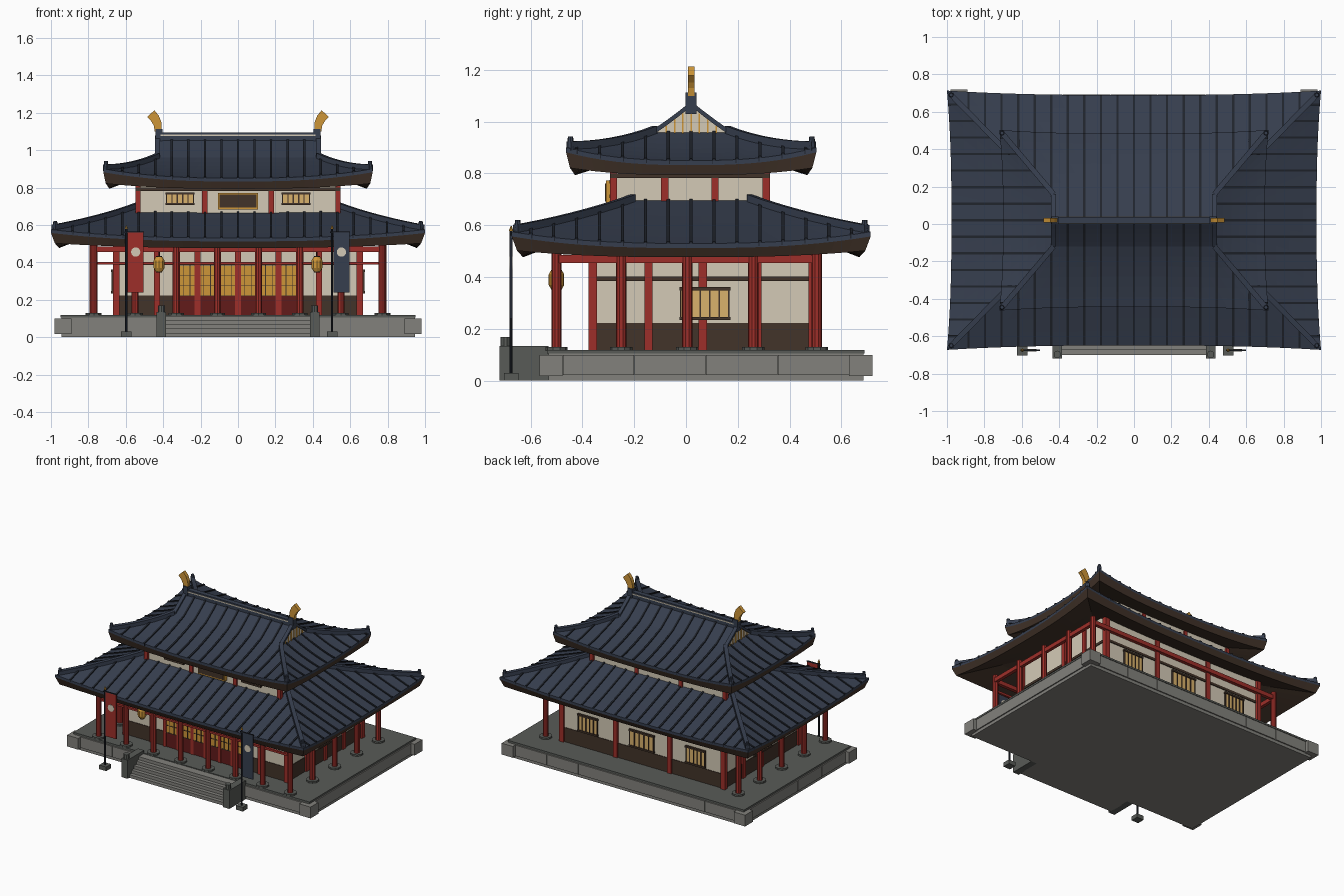
import bpy, bmesh, math
from mathutils import Vector, Matrix

if "Cube" in bpy.data.objects:
    bpy.data.objects.remove(bpy.data.objects["Cube"])

SRGB = {"light_stone": (130, 129, 124), "dark_stone": (88, 91, 87), "red_lacquer": (158, 47, 41),
        "dark_red": (98, 27, 26), "slate_tile": (54, 62, 78), "dark_slate": (32, 36, 44),
        "brown_wood": (66, 51, 41), "cream_plaster": (212, 202, 182), "gold": (206, 150, 56),
        "pale_paper": (218, 178, 108)}
MATS = []
for n, c in SRGB.items():
    m = bpy.data.materials.new(n)
    m.diffuse_color = [((v / 255 + 0.055) / 1.055) ** 2.4 for v in c] + [1]
    m.use_nodes = True
    m.node_tree.nodes["Principled BSDF"].inputs["Base Color"].default_value = m.diffuse_color
    MATS.append(m)
STONE, DSTONE, RED, DRED, TILE, DARK, WOOD, CREAM, GOLD, PAPER = range(10)


def finish(bm, name):
    used = sorted({f.material_index for f in bm.faces})
    for f in bm.faces:
        f.material_index = used.index(f.material_index)
    me = bpy.data.meshes.new(name)
    bm.to_mesh(me)
    bm.free()
    for i in used:
        me.materials.append(MATS[i])
    ob = bpy.data.objects.new(name, me)
    bpy.context.collection.objects.link(ob)
    return ob


def box(bm, x0, x1, y0, y1, z0, z1, mat):
    size = (abs(x1 - x0), abs(y1 - y0), abs(z1 - z0))
    M = Matrix.Translation(((x0 + x1) / 2, (y0 + y1) / 2, (z0 + z1) / 2)) @ Matrix.Diagonal((*size, 1))
    for v in bmesh.ops.create_cube(bm, size=1, matrix=M)["verts"]:
        for f in v.link_faces:
            f.material_index = mat


def cyl(bm, x, y, z0, z1, r, mat, r2=None, n=10, rot=None):
    M = Matrix.Translation((x, y, (z0 + z1) / 2)) @ (rot or Matrix())
    vs = bmesh.ops.create_cone(bm, cap_ends=True, segments=n, radius1=r, radius2=r if r2 is None else r2,
                               depth=z1 - z0, matrix=M)["verts"]
    for v in vs:
        for f in v.link_faces:
            f.material_index = mat


def side(k, a, d, yc):
    # side 0 front, 1 right, 2 back, 3 left: a runs along it, d points outward
    x, y = [(a, -d), (d, a), (-a, d), (-d, -a)][k]
    return x, y + yc


def sbox(bm, k, yc, a0, a1, d0, d1, z0, z1, mat):
    (x0, y0), (x1, y1) = side(k, a0, d0, yc), side(k, a1, d1, yc)
    box(bm, x0, x1, y0, y1, z0, z1, mat)


def bar(bm, pts, w, lo, hi, mat):
    # rectangular bar swept along a path
    pts = [Vector(p) for p in pts]
    d = pts[-1] - pts[0]
    s = Vector((-d.y, d.x, 0)).normalized() * w / 2
    rings = [[bm.verts.new(p + s * a + Vector((0, 0, h))) for a, h in ((-1, lo), (1, lo), (1, hi), (-1, hi))]
             for p in pts]
    fs = [bm.faces.new(rings[0][::-1]), bm.faces.new(rings[-1])]
    for r, q in zip(rings, rings[1:]):
        fs += [bm.faces.new((r[i], r[(i + 1) % 4], q[(i + 1) % 4], q[i])) for i in range(4)]
    for f in fs:
        f.material_index = mat
    bmesh.ops.recalc_face_normals(bm, faces=fs)


def window(bm, k, yc, a, d, w, z0, z1, bars=5):
    sbox(bm, k, yc, a - w / 2, a + w / 2, d, d + .008, z0, z1, PAPER)
    for z in (z0, z1):
        sbox(bm, k, yc, a - w / 2 - .006, a + w / 2 + .006, d, d + .016, z - .006, z + .006, WOOD)
    for i in range(bars + 1):
        x = a - w / 2 + w * i / bars
        sbox(bm, k, yc, x - .003, x + .003, d, d + .013, z0, z1, WOOD)


# stone platform: light sides, dark floor, corner blocks
bm = bmesh.new()
PY = .077
box(bm, -.945, .945, PY - .608, PY + .608, 0, .105, STONE)
box(bm, -.95, .95, PY - .613, PY + .613, .105, .118, DSTONE)
for k in range(4):
    A, D, n = (.98, .643, 7) if k % 2 == 0 else (.643, .98, 4)
    L = 2 * (A - .09)
    for i in range(n):
        a0 = -L / 2 + L * i / n
        sbox(bm, k, PY, a0 + .001, a0 + L / n - .001, D - .06, D - .027, .022, .1, STONE)
    x, y = side(k, A, D, PY)
    sx, sy = math.copysign(.09, x), math.copysign(.09, y - PY)
    box(bm, x, x - sx, y, y - sy, .018, .1, STONE)
finish(bm, "platform")

# front stairs with cheek walls and posts
bm = bmesh.new()
for i in range(5):
    box(bm, -.39, .39, -.70 + .027 * i, -.53, 0, .0225 * (i + 1), STONE)
for s in (-1, 1):
    box(bm, s * .385, s * .435, -.72, -.53, 0, .135, DSTONE)
    cyl(bm, s * .41, -.697, .135, .168, .02, DSTONE)
finish(bm, "front_stairs")

# gallery columns, plinths and tie beams
bm = bmesh.new()
spots = [(-.77 + .22 * i, -.5) for i in range(8)]
spots += [(s * .775, y) for s in (-1, 1) for y in (-.25, .005, .26, .505)]
for x, y in spots:
    cyl(bm, x, y, .115, .13, .043, DSTONE)
    cyl(bm, x, y, .13, .51, .02, RED)
for y in (-.5, .505):
    box(bm, -.77, .77, y - .012, y + .012, .455, .485, RED)
for s in (-1, 1):
    box(bm, s * .763, s * .787, -.5, .505, .455, .485, RED)
box(bm, -.77, .77, -.508, -.492, .388, .403, RED)
finish(bm, "gallery_columns")

# lower hall: walls, wainscot, pilasters, rail
bm = bmesh.new()
WY, WX, WD = .065, .65, .425
box(bm, -WX, WX, WY - WD, WY + WD, .115, .58, CREAM)
box(bm, -WX - .004, WX + .004, WY - WD - .004, WY + WD + .004, .116, .222, WOOD)
box(bm, -WX - .006, WX + .006, WY - WD - .006, WY + WD + .006, .385, .403, WOOD)
for k in range(4):
    A, D = (WX, WD) if k % 2 == 0 else (WD, WX)
    for a in ([-.433, -.217, 0, .217, .433] if k == 0 else [-.217, .217] if k == 2 else [-.21, 0, .21]):
        sbox(bm, k, WY, a - .016, a + .016, D - .01, D + .014, .116, .56, RED)
    x, y = side(k, A, D, WY)
    box(bm, x - .017, x + .017, y - .017, y + .017, .116, .56, RED)
finish(bm, "hall_walls")

# lower hall windows, sides and back
bm = bmesh.new()
for k, a, d, w in ((1, .008, WX, .185), (3, -.008, WX, .185), (2, -.433, WD, .15), (2, 0, WD, .19), (2, .433, WD, .15)):
    window(bm, k, WY, a, d + .012, w, .24, .355)
finish(bm, "hall_windows")

# front lattice doors
bm = bmesh.new()
box(bm, -.33, .33, -.368, -.36, .116, .222, DRED)
box(bm, -.33, .33, -.369, -.361, .222, .382, GOLD)
for i in range(19):
    x = -.33 + .66 * i / 18
    w, m = (.011, RED) if i % 3 == 0 else (.002, WOOD)
    box(bm, x - w, x + w, -.373, -.362, .116 if m == RED else .222, .385, m)
for z in (.222, .275, .328):
    box(bm, -.33, .33, -.372, -.362, z - .002, z + .002, WOOD)
finish(bm, "lattice_doors")

# upper storey walls, pilasters, beam, windows
bm = bmesh.new()
UY, UX, UD = .015, .535, .295
box(bm, -UX, UX, UY - UD, UY + UD, .6, .85, CREAM)
box(bm, -UX - .014, UX + .014, UY - UD - .014, UY + UD + .014, .782, .80, WOOD)
for k in range(4):
    A, D = (UX, UD) if k % 2 == 0 else (UD, UX)
    for a in ((-.178, .178) if k % 2 == 0 else (-.097, .097)):
        sbox(bm, k, UY, a - .014, a + .014, D - .01, D + .01, .6, .84, RED)
    x, y = side(k, A, D, UY)
    box(bm, x - .014, x + .014, y - .014, y + .014, .6, .84, RED)
for a in (-.31, .31):
    window(bm, 0, UY, a, UD, .145, .712, .768)
finish(bm, "upper_walls")

# blank plaque above the entrance
bm = bmesh.new()
box(bm, -.108, .108, -.308, -.28, .682, .772, GOLD)
box(bm, -.098, .098, -.312, -.29, .692, .762, WOOD)
finish(bm, "entrance_plaque")


# curved hipped roofs
RY = .02


def roof(name, xo, xi, yo, yi, ze, lift, H, flare, sag, Hg=0):
    def pt(k, u, t, dz=0, lf=1):
        Ao, Ai, Do, Di = (xo, xi, yo, yi) if k % 2 == 0 else (yo, yi, xo, xi)
        e, c = abs(u) ** 2.6, min(t, 1)
        d0 = Do - flare * (1 - e)
        d = d0 + (Di - d0) * c
        z = ze + lf * lift * e * (1 - c) ** 1.5 + H * ((1 - sag) * c + sag * c * c) + dz
        if t > 1:
            d, z = Di * (2 - t), z + Hg * (.9 * (t - 1) + .1 * (t - 1) ** 2)
        return (*side(k, u * (Ao + (Ai - Ao) * c), d, RY), z)

    N = 20
    shell, ribs, hips = bmesh.new(), bmesh.new(), bmesh.new()
    for k in range(4):
        tmax = 2 if Hg and k % 2 == 0 else 1
        rows = [(1, -.055, 1), (.5, -.055, .8), (.045, -.06, .6), (0, -.018, 1), (0, 0, 1)]
        rows += [(i / 6, 0, 1) for i in range(1, 6 * tmax + 1)]
        g = [[shell.verts.new(pt(k, 2 * i / N - 1, *r)) for i in range(N + 1)] for r in rows]
        for j in range(len(rows) - 1):
            for i in range(N):
                f = shell.faces.new((g[j][i], g[j][i + 1], g[j + 1][i + 1], g[j + 1][i]))
                f.material_index = WOOD if j < 3 else TILE
        # tile ribs, parallel to the slope and stopping at the hips
        Ao, Ai = (xo, xi) if k % 2 == 0 else (yo, yi)
        n = int((Ao - .03) / .0885)
        for i in range(-n, n + 1):
            a = i * .0885
            end = tmax if abs(a) < Ai else (Ao - abs(a)) / (Ao - Ai)
            ts = [end * j / 8 for j in range(9)]
            bar(ribs, [pt(k, a / (Ao + (Ai - Ao) * min(t, 1)), t) for t in ts], .012, -.014, .007, DARK)
        # hip ridges with round end caps
        bar(hips, [pt(k, 1, .03 + .97 * j / 8) for j in range(9)], .028, -.012, .024, TILE)
        x, y, z = pt(k, 1, .05)
        cyl(hips, x, y, z, z + .042, .015, TILE, .01, 8)
        if Hg and k % 2 == 0:  # gable verges
            for u in (-1, 1):
                bar(hips, [pt(k, u, 1 + j / 3) for j in range(4)], .026, -.006, .014, TILE)
    bmesh.ops.remove_doubles(shell, verts=shell.verts, dist=1e-5)
    finish(shell, name)
    finish(ribs, name + "_ribs")
    finish(hips, name + "_hips")


roof("lower_roof", 1.0, .54, .693, .225, .53, .045, .165, .024, .1)
roof("upper_roof", .72, .43, .483, .14, .85, .05, .11, .02, .35, .105)

# gable panels with gold slats
bm = bmesh.new()
for s in (-1, 1):
    tri = [bm.verts.new((s * .434, RY + y, z)) for y, z in ((-s * .14, .955), (s * .14, .955), (0, 1.062))]
    bm.faces.new(tri).material_index = CREAM
    for i in range(-3, 4):
        y = i * .032
        box(bm, s * .43, s * .439, RY + y - .003, RY + y + .003, .955, 1.055 - abs(y) * .74, GOLD)
finish(bm, "gables")

# main ridge with pale band and end blocks
bm = bmesh.new()
box(bm, -.42, .42, RY - .018, RY + .018, 1.03, 1.093, TILE)
box(bm, -.415, .415, RY - .021, RY + .021, 1.076, 1.083, CREAM)
for s in (-1, 1):
    box(bm, s * .405, s * .442, RY - .021, RY + .021, 1.03, 1.113, TILE)
finish(bm, "main_ridge")

# gold ridge finials, curling outward
bm = bmesh.new()
prof = [(.407, 1.10), (.445, 1.10), (.45, 1.13), (.462, 1.152), (.485, 1.178), (.447, 1.213), (.424, 1.185), (.41, 1.15)]
for s in (-1, 1):
    f = bm.faces.new([bm.verts.new((s * x, RY - .013, z)) for x, z in prof])
    ext = bmesh.ops.extrude_face_region(bm, geom=[f])["geom"]
    bmesh.ops.translate(bm, verts=[v for v in ext if isinstance(v, bmesh.types.BMVert)], vec=(0, .026, 0))
bmesh.ops.recalc_face_normals(bm, faces=bm.faces)
for f in bm.faces:
    f.material_index = GOLD
finish(bm, "ridge_finials")

# hanging lanterns
bm = bmesh.new()
for s in (-1, 1):
    x, y = s * .422, -.5
    cyl(bm, x, y, .352, .37, .02, GOLD, .03)
    cyl(bm, x, y, .37, .41, .03, GOLD)
    cyl(bm, x, y, .41, .428, .03, GOLD, .02)
    cyl(bm, x, y, .345, .354, .016, WOOD)
    cyl(bm, x, y, .426, .435, .016, WOOD)
    cyl(bm, x, y, .435, .50, .003, DARK, n=6)
finish(bm, "lanterns")

# standing banners, one red and one dark
for name, x, mat in (("left_banner", -.597, RED), ("right_banner", .503, TILE)):
    bm = bmesh.new()
    y = -.675
    box(bm, x - .028, x + .028, y - .028, y + .028, 0, .03, DSTONE)
    cyl(bm, x, y, .03, .58, .006, DARK, n=8)
    cyl(bm, x, y, .578, .598, .009, GOLD, .002, 8)
    box(bm, x - .01, x + .095, y - .004, y + .004, .558, .566, DARK)
    box(bm, x + .007, x + .092, y - .004, y + .004, .24, .56, mat)
    cyl(bm, x + .05, y, .455 - .006, .455 + .006, .025, CREAM, n=16, rot=Matrix.Rotation(math.pi / 2, 4, 'X'))
    finish(bm, name)
